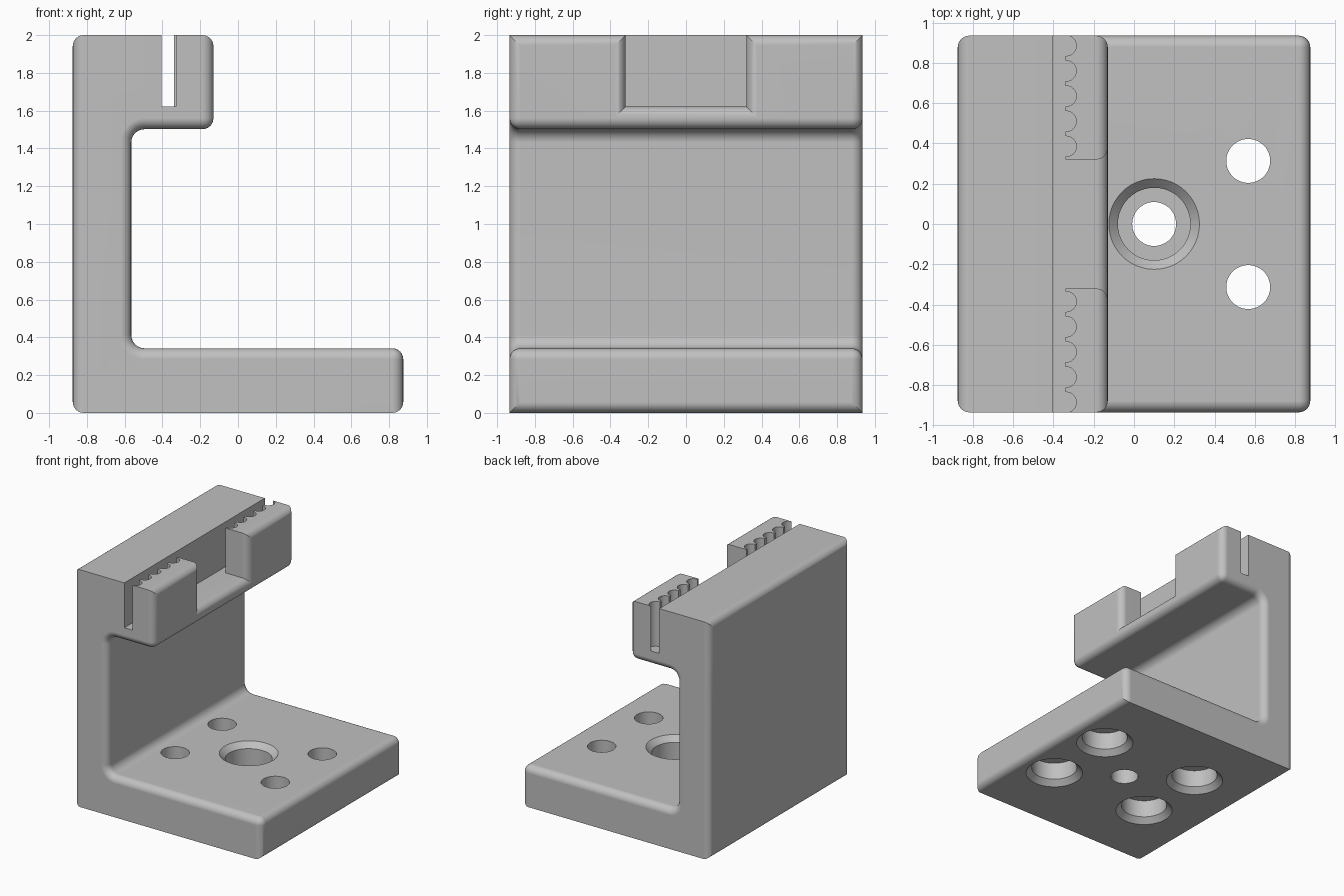
import bpy, bmesh, math

if "Cube" in bpy.data.objects:
    bpy.data.objects.remove(bpy.data.objects["Cube"])

HALF_Y, TOP, LIP_X, FLOOR = 0.935, 2.0, -0.13, 1.622
ROUND = 0.058

grey = bpy.data.materials.new("plain grey")
grey.diffuse_color = (0.53, 0.53, 0.53, 1)
grey.use_nodes = True
grey.node_tree.nodes["Principled BSDF"].inputs["Base Color"].default_value = grey.diffuse_color


def make_object(name, bm):
    bmesh.ops.recalc_face_normals(bm, faces=bm.faces[:])
    mesh = bpy.data.meshes.new(name)
    bm.to_mesh(mesh)
    bm.free()
    mesh.materials.append(grey)
    ob = bpy.data.objects.new(name, mesh)
    bpy.context.collection.objects.link(ob)
    return ob


def box(name, lo, hi):
    bm = bmesh.new()
    bmesh.ops.create_cube(bm, size=1)
    for v in bm.verts:
        v.co = [lo[i] if v.co[i] < 0 else hi[i] for i in range(3)]
    return make_object(name, bm)


def lathe(name, x, y, profile, sides=48):
    """Closed solid turned from (radius, height) pairs."""
    bm = bmesh.new()
    rings = []
    for r, z in profile:
        rings.append([bm.verts.new((x + r * math.cos(2 * math.pi * i / sides),
                                    y + r * math.sin(2 * math.pi * i / sides), z))
                      for i in range(sides)])
    for a, b in zip(rings, rings[1:]):
        for i in range(sides):
            j = (i + 1) % sides
            bm.faces.new((a[i], a[j], b[j], b[i]))
    bm.faces.new(rings[0])
    bm.faces.new(rings[-1])
    return make_object(name, bm)


def cut(target, cutter):
    mod = target.modifiers.new("cut", 'BOOLEAN')
    mod.operation, mod.solver, mod.object = 'DIFFERENCE', 'EXACT', cutter
    bpy.context.view_layer.objects.active = target
    bpy.ops.object.modifier_apply(modifier=mod.name)
    bpy.data.objects.remove(cutter, do_unlink=True)


def near(a, *values):
    return any(abs(a - v) < 1e-3 for v in values)


# C-shaped bracket body, extruded along y
outline = [(-0.875, 0), (0.875, 0), (0.875, 0.342), (-0.565, 0.342),
           (-0.565, 1.502), (LIP_X, 1.502), (LIP_X, TOP), (-0.875, TOP)]
bm = bmesh.new()
front = bm.faces.new([bm.verts.new((x, -HALF_Y, z)) for x, z in outline])
ext = bmesh.ops.extrude_face_region(bm, geom=[front], use_keep_orig=True)
for v in ext["geom"]:
    if isinstance(v, bmesh.types.BMVert):
        v.co.y = HALF_Y
bracket = make_object("clamp_bracket", bm)

# Wide notch through the lip
cut(bracket, box("notch_cutter", (-0.37, -0.32, FLOOR), (0.1, 0.32, 2.2)))

# Inner corner fillets first, then the rounded outer edges
bm = bmesh.new()
bm.from_mesh(bracket.data)
bmesh.ops.remove_doubles(bm, verts=bm.verts[:], dist=1e-5)
bmesh.ops.dissolve_limit(bm, angle_limit=0.01, verts=bm.verts[:], edges=bm.edges[:])
inner = [e for e in bm.edges
         if all(near(v.co.x, -0.565) and near(v.co.z, 0.342, 1.502) for v in e.verts)
         and near(e.verts[0].co.z, e.verts[1].co.z)]
bmesh.ops.bevel(bm, geom=inner, offset=0.07, offset_type='OFFSET', segments=6,
                profile=0.5, affect='EDGES', clamp_overlap=False)


def is_rounded(e):
    a, b = (v.co for v in e.verts)
    end_face = near(a.x, b.x) and near(a.x, -0.875, 0.875, LIP_X)
    side = near(abs(a.y), HALF_Y) and near(a.y, b.y)
    flat_rim = near(a.z, b.z) and near(a.z, 0, TOP)
    return end_face or (side and not flat_rim)


bmesh.ops.bevel(bm, geom=[e for e in bm.edges if is_rounded(e)], offset=ROUND,
                offset_type='OFFSET', segments=6, profile=0.5, affect='EDGES',
                clamp_overlap=False)
bmesh.ops.recalc_face_normals(bm, faces=bm.faces[:])
bm.to_mesh(bracket.data)
bm.free()

# Narrow slot behind the lip, with a row of round grooves on each side of the notch
cut(bracket, box("slot_cutter", (-0.405, -1.2, FLOOR), (-0.34, 1.2, 2.2)))
for side in (-1, 1):
    for k in range(5):
        cut(bracket, lathe("groove_cutter", -0.337, side * (0.385 + 0.125 * k),
                           [(0.051, FLOOR), (0.051, 2.2)], 24))

# Counterbored holes: the centre opens upward, the four around it open downward
bore = [(0.109, -0.1), (0.109, 0.15), (0.18, 0.15), (0.18, 0.297),
        (0.225, 0.342), (0.225, 0.45)]
cut(bracket, lathe("centre_hole_cutter", 0.10, 0, bore))
flipped = [(r, 0.342 - z) for r, z in bore]
for x in (-0.367, 0.567):
    for y in (-0.313, 0.313):
        cut(bracket, lathe("corner_hole_cutter", x, y, flipped))

# Smooth fillets, crisp edges
bpy.ops.object.select_all(action='DESELECT')
bracket.select_set(True)
bpy.context.view_layer.objects.active = bracket
bpy.ops.object.shade_smooth_by_angle(angle=math.radians(30))
weighted = bracket.modifiers.new("weighted_normals", 'WEIGHTED_NORMAL')
weighted.keep_sharp = True
